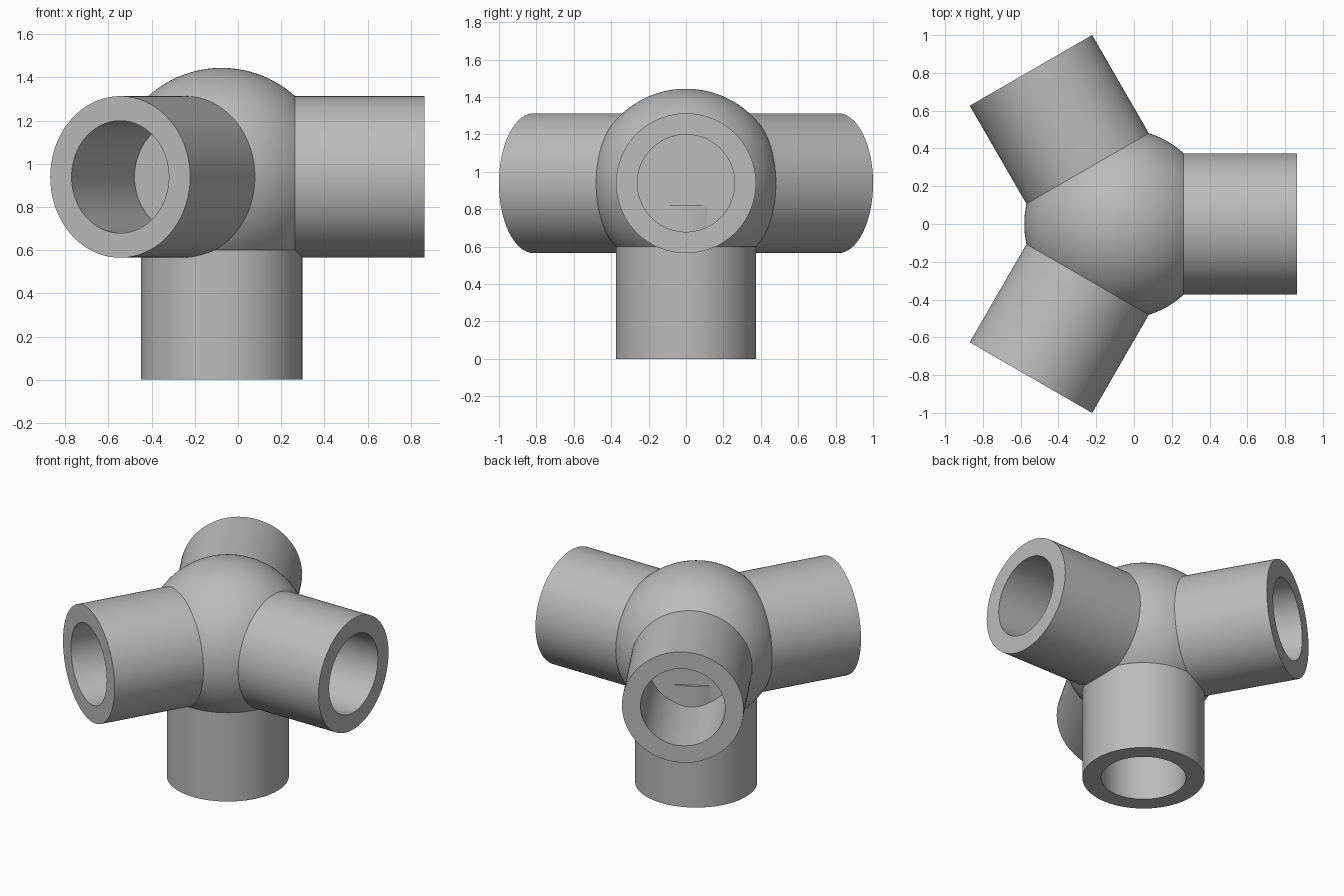
import bpy, bmesh, math
from mathutils import Vector

old = bpy.data.objects.get("Cube")
if old:
    bpy.data.objects.remove(old)

REACH = 0.939                        # hub centre to socket mouth
CENTRE = Vector((-0.076, 0, REACH))
HUB_R, TUBE_R, BORE_R = 0.505, 0.374, 0.26
SEAM = math.sqrt(HUB_R ** 2 - TUBE_R ** 2)   # where tubes leave the hub
ROOT, FLOOR = 0.12, 0.356            # buried tube end, bore floor
SIDES = 128

grey = bpy.data.materials.new("plain grey")
grey.use_nodes = True
colour = (0.5, 0.5, 0.5, 1)
grey.diffuse_color = colour
grey.node_tree.nodes["Principled BSDF"].inputs["Base Color"].default_value = colour


def finish(name, bm):
    mesh = bpy.data.meshes.new(name)
    bmesh.ops.recalc_face_normals(bm, faces=bm.faces)
    bm.to_mesh(mesh)
    bm.free()
    mesh.materials.append(grey)
    obj = bpy.data.objects.new(name, mesh)
    obj.location = CENTRE
    bpy.context.collection.objects.link(obj)
    bpy.ops.object.select_all(action='DESELECT')
    obj.select_set(True)
    bpy.context.view_layer.objects.active = obj
    bpy.ops.object.shade_smooth_by_angle(angle=math.radians(30))
    return obj


def socket(name, direction):
    """Round tube with a blind bore, revolved from its half section."""
    bm = bmesh.new()
    profile = [(0, ROOT), (TUBE_R, ROOT), (TUBE_R, REACH),
               (BORE_R, REACH), (BORE_R, FLOOR), (0, FLOOR)]
    verts = [bm.verts.new((r, 0, z)) for r, z in profile]
    edges = [bm.edges.new(pair) for pair in zip(verts, verts[1:])]
    bmesh.ops.spin(bm, geom=verts + edges, cent=(0, 0, 0), axis=(0, 0, 1),
                   angle=math.tau, steps=SIDES, use_duplicate=False)
    bmesh.ops.remove_doubles(bm, verts=bm.verts, dist=0.0001)
    turn = direction.to_track_quat('Z', 'Y').to_matrix()
    bmesh.ops.transform(bm, matrix=turn.to_4x4(), verts=bm.verts)
    finish(name, bm)


directions = {"bottom_socket": Vector((0, 0, -1))}
for name, degrees in (("left_socket", 0), ("back_socket", 120), ("front_socket", 240)):
    a = math.radians(degrees)
    directions[name] = Vector((math.cos(a), math.sin(a), 0))

# Round hub, sliced flat where each socket joins so the bores stay clear
bm = bmesh.new()
bmesh.ops.create_uvsphere(bm, u_segments=SIDES, v_segments=SIDES // 2, radius=HUB_R)
for d in directions.values():
    bmesh.ops.bisect_plane(bm, geom=bm.verts[:] + bm.edges[:] + bm.faces[:],
                           plane_co=d * SEAM, plane_no=d, clear_outer=True)
finish("hub", bm)

# Three level sockets and one pointing down
for name, d in directions.items():
    socket(name, d)
